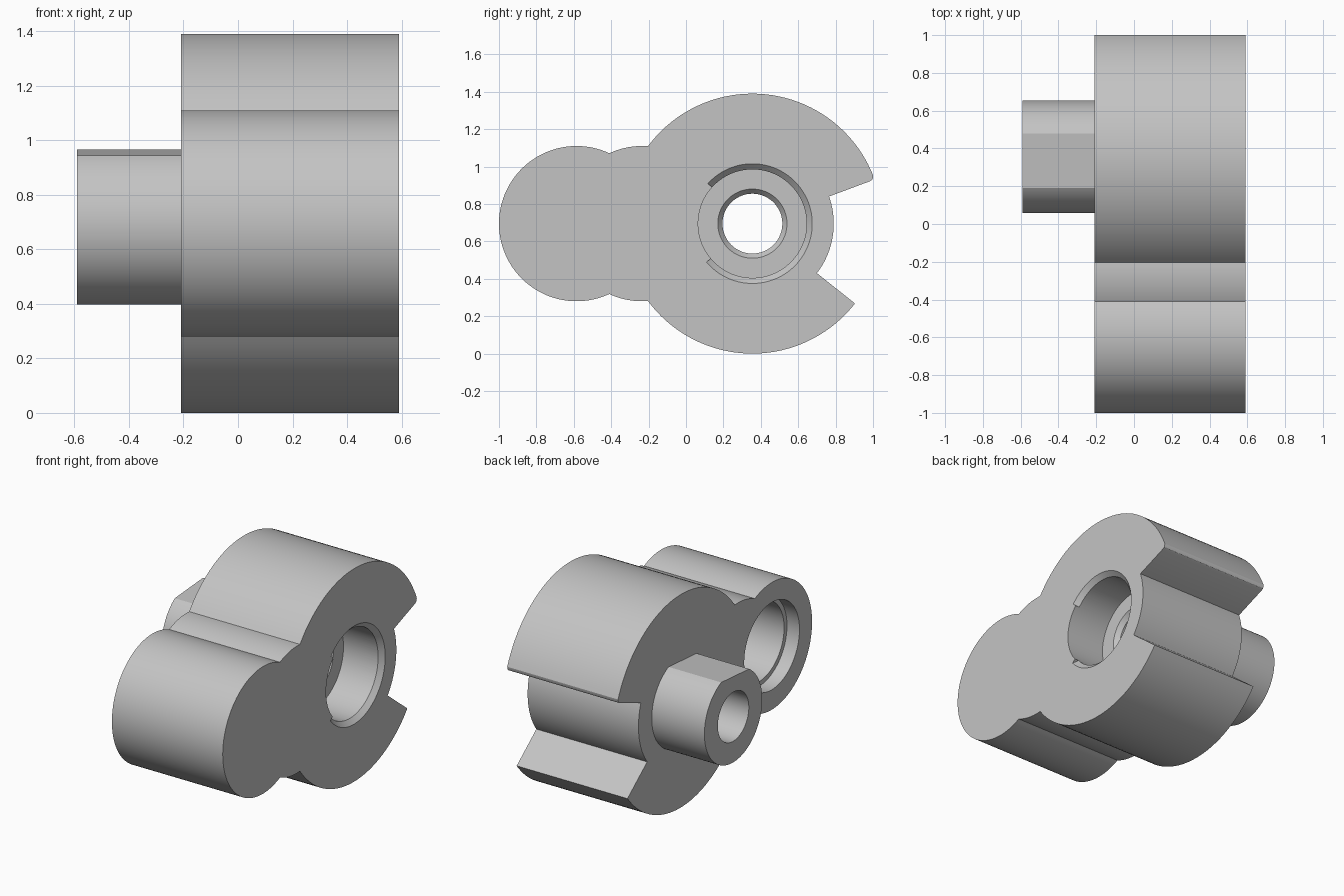
import bpy, bmesh
from math import radians, cos, sin

if "Cube" in bpy.data.objects:
    bpy.data.objects.remove(bpy.data.objects["Cube"], do_unlink=True)

MID_Z = 0.695
BORE_Y = 0.355
LOBE_Y = -0.585
NECK_Y = -0.235
BACK_X, FACE_X = -0.21, 0.59

grey = bpy.data.materials.new("machined grey")
grey.use_nodes = True
grey.diffuse_color = (0.55, 0.55, 0.55, 1)
grey.node_tree.nodes["Principled BSDF"].inputs["Base Color"].default_value = grey.diffuse_color


def arc(y, radius, start, end):
    """Points on an arc in the side plane, angles in degrees."""
    n = max(4, round(abs(end - start) / 3))
    angles = [radians(start + (end - start) * i / n) for i in range(n + 1)]
    return [(y + radius * cos(a), MID_Z + radius * sin(a)) for a in angles]


def finish(name, bm):
    bmesh.ops.remove_doubles(bm, verts=bm.verts, dist=0.0004)
    bmesh.ops.recalc_face_normals(bm, faces=bm.faces)
    mesh = bpy.data.meshes.new(name)
    bm.to_mesh(mesh)
    bm.free()
    mesh.materials.append(grey)
    obj = bpy.data.objects.new(name, mesh)
    bpy.context.collection.objects.link(obj)
    return obj


def extrude_outline(name, points, x0, x1):
    """Solid prism along x from a side outline."""
    bm = bmesh.new()
    verts = [bm.verts.new((x0, y, z)) for y, z in points]
    bmesh.ops.remove_doubles(bm, verts=verts, dist=0.0015)
    face = bm.faces.new([v for v in verts if v.is_valid])
    out = bmesh.ops.extrude_face_region(bm, geom=[face], use_keep_orig=True)
    moved = [g for g in out["geom"] if isinstance(g, bmesh.types.BMVert)]
    bmesh.ops.translate(bm, verts=moved, vec=(x1 - x0, 0, 0))
    return finish(name, bm)


def lathe(name, y, profile, start=0, end=360):
    """Solid turned about an x axis; profile holds (x, radius) pairs."""
    bm = bmesh.new()
    steps = 96
    rings = []
    for i in range(steps + 1):
        a = radians(start + (end - start) * i / steps)
        rings.append([bm.verts.new((x, y + r * cos(a), MID_Z + r * sin(a))) for x, r in profile])
    for a, b in zip(rings, rings[1:]):
        for j in range(len(profile) - 1):
            bm.faces.new((a[j], a[j + 1], b[j + 1], b[j]))
    if end - start < 360:
        bm.faces.new(rings[0])
        bm.faces.new(rings[-1])
    return finish(name, bm)


def cut(target, cutter):
    mod = target.modifiers.new("cut", "BOOLEAN")
    mod.operation = "DIFFERENCE"
    mod.solver = "EXACT"
    mod.object = cutter
    bpy.context.view_layer.objects.active = target
    bpy.ops.object.modifier_apply(modifier=mod.name)


# Housing outline: large disc, neck, small lobe, then the stepped notch
outline = (
    arc(BORE_Y, 0.695, 21.7, 143.46)
    + arc(NECK_Y, 0.415, 85.63, 114.94)
    + arc(LOBE_Y, 0.415, 65.06, 294.94)
    + arc(NECK_Y, 0.415, 245.06, 274.37)
    + arc(BORE_Y, 0.695, 216.54, 322.1)
    + arc(BORE_Y, 0.435, -37.5, 19.5)
    + [(0.982, 0.921), (0.994, 0.928), (0.999, 0.938)]
)
housing = extrude_outline("housing", outline, BACK_X, FACE_X)

# Boss with a flat on its upper side
boss = extrude_outline("boss", arc(BORE_Y, 0.298, 123.4, 425.3), -0.59, BACK_X)

# Main bore, chamfered floor and through hole
main_bore = lathe("main_bore_cutter", BORE_Y, [
    (0.7, 0), (0.7, 0.29), (0.31, 0.29), (0.31, 0.185), (0.28, 0.16), (-0.7, 0.16), (-0.7, 0)])
# Partial chamfer round the bore mouth
mouth = lathe("mouth_chamfer_cutter", BORE_Y, [
    (0.62, 0), (0.62, 0.35), (0.555, 0.285), (0.555, 0)], -140, 138)
# Stepped blind bore in the small lobe
lobe_bore = lathe("lobe_bore_cutter", LOBE_Y, [
    (-0.3, 0), (-0.3, 0.285), (-0.12, 0.285), (-0.12, 0.255), (0.4, 0.255), (0.4, 0)])

for cutter in (main_bore, mouth, lobe_bore):
    cut(housing, cutter)
cut(boss, main_bore)
for cutter in (main_bore, mouth, lobe_bore):
    bpy.data.objects.remove(cutter, do_unlink=True)

# Smooth curved walls, sharp rims
for obj in (housing, boss):
    bpy.ops.object.select_all(action="DESELECT")
    obj.select_set(True)
    bpy.context.view_layer.objects.active = obj
    bpy.ops.object.shade_smooth_by_angle(angle=radians(25))
